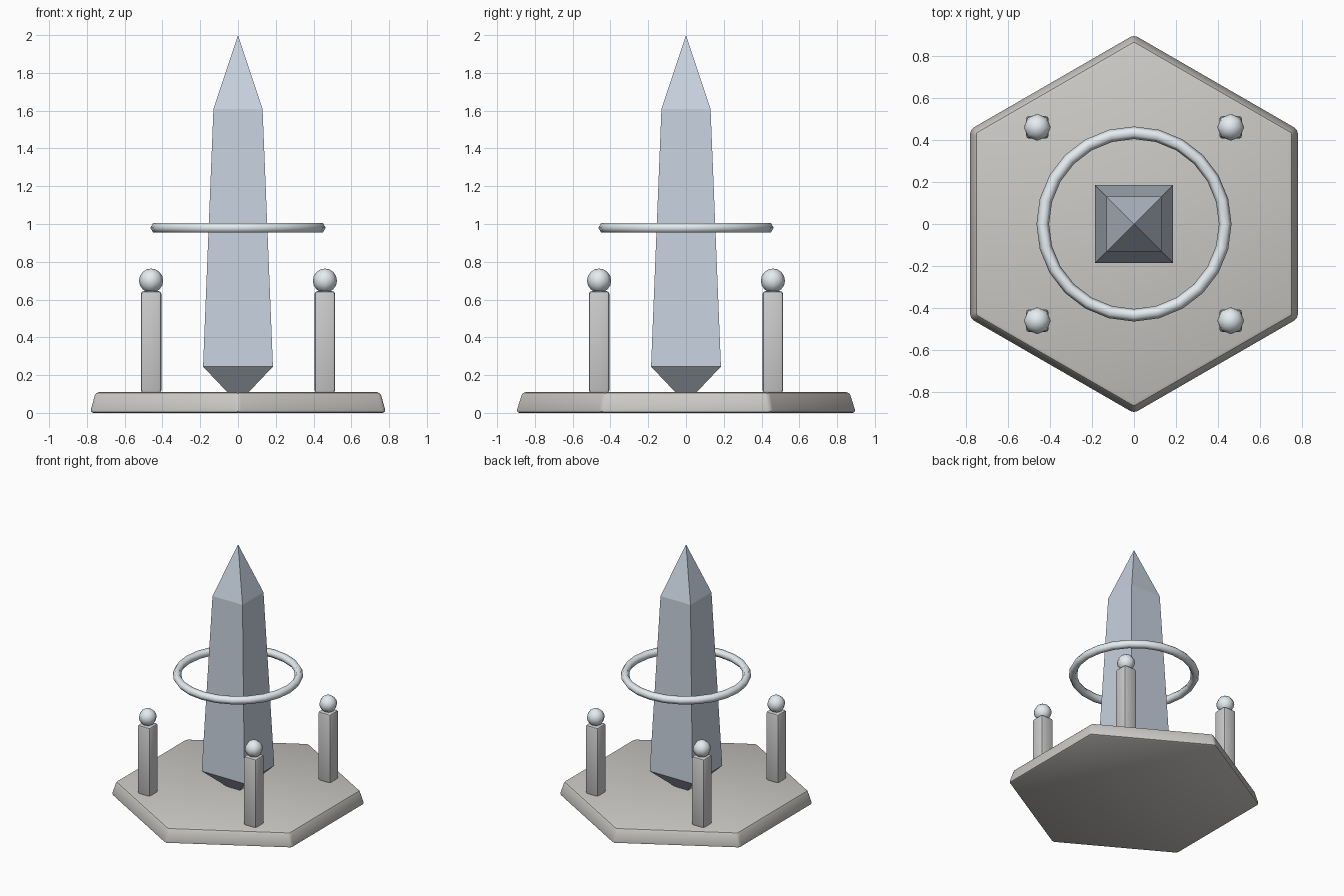
import bpy, bmesh
from math import sin, cos, pi, radians, sqrt

if "Cube" in bpy.data.objects:
    bpy.data.objects.remove(bpy.data.objects["Cube"])


def material(name, color):
    m = bpy.data.materials.new(name)
    m.diffuse_color = (*color, 1)
    m.use_nodes = True
    m.node_tree.nodes["Principled BSDF"].inputs["Base Color"].default_value = m.diffuse_color
    return m


def finish(name, bm, mat, angle=None):
    """Turn a bmesh into an object; angle is the smoothing limit, None = flat."""
    bmesh.ops.recalc_face_normals(bm, faces=bm.faces[:])
    me = bpy.data.meshes.new(name)
    bm.to_mesh(me)
    bm.free()
    me.materials.append(mat)
    ob = bpy.data.objects.new(name, me)
    bpy.context.collection.objects.link(ob)
    if angle is not None:
        bpy.ops.object.select_all(action='DESELECT')
        ob.select_set(True)
        bpy.context.view_layer.objects.active = ob
        bpy.ops.object.shade_smooth_by_angle(angle=radians(angle))
    return ob


def loft(sides, start, profile, bevel=0):
    """Stack polygon rings from (radius, z) pairs; radius 0 makes a tip."""
    bm = bmesh.new()
    rings = []
    for r, z in profile:
        n = sides if r else 1
        rings.append([bm.verts.new((r * cos(start + 2 * pi * i / sides),
                                    r * sin(start + 2 * pi * i / sides), z))
                      for i in range(n)])
    for a, b in zip(rings, rings[1:]):
        for i in range(sides):
            j = (i + 1) % sides
            if len(a) == 1:
                bm.faces.new((a[0], b[j], b[i]))
            elif len(b) == 1:
                bm.faces.new((a[i], a[j], b[0]))
            else:
                bm.faces.new((a[i], a[j], b[j], b[i]))
    for ring in (rings[0], rings[-1]):
        if len(ring) > 1:
            bm.faces.new(ring)
    if bevel:
        bmesh.ops.recalc_face_normals(bm, faces=bm.faces[:])
        bmesh.ops.bevel(bm, geom=bm.edges[:], offset=bevel, segments=2,
                        profile=0.5, affect='EDGES', clamp_overlap=True)
    return bm


stone = material("stone", (0.60, 0.59, 0.56))
post_grey = material("post_grey", (0.67, 0.67, 0.69))
crystal_blue = material("crystal_blue", (0.57, 0.64, 0.73))
pale = material("pale_metal", (0.78, 0.84, 0.87))

# Hexagonal base with slanted, bevelled sides
finish("base", loft(6, pi / 2, [(0.905, 0), (0.87, 0.11)], 0.018), stone, 35)

# Four-sided crystal, pointed at both ends
q = sqrt(2)
finish("crystal", loft(4, pi / 4, [(0, 0.05), (0.185 * q, 0.245),
                                   (0.13 * q, 1.61), (0, 2)]), crystal_blue)

# Floating ring
bm = bmesh.new()
N, M, R, r = 24, 6, 0.434, 0.03
grid = [[bm.verts.new(((R + r * cos(2 * pi * j / M)) * cos(2 * pi * i / N),
                       (R + r * cos(2 * pi * j / M)) * sin(2 * pi * i / N),
                       0.98 + r * sin(2 * pi * j / M))) for j in range(M)]
        for i in range(N)]
for i in range(N):
    for j in range(M):
        a, b = grid[i], grid[(i + 1) % N]
        k = (j + 1) % M
        bm.faces.new((a[j], b[j], b[k], a[k]))
finish("ring", bm, pale, 180)

# Corner posts with ball caps
for side_y, ny in ((-1, "front"), (1, "back")):
    for side_x, nx in ((-1, "left"), (1, "right")):
        x, y = 0.46 * side_x, 0.46 * side_y
        post = finish(f"{ny}_{nx}_post",
                      loft(4, pi / 4, [(0.054 * q, 0.105), (0.054 * q, 0.645)], 0.015),
                      post_grey, 35)
        post.location = (x, y, 0)
        bm = bmesh.new()
        bmesh.ops.create_uvsphere(bm, u_segments=8, v_segments=8, radius=0.064)
        ball = finish(f"{ny}_{nx}_ball", bm, pale, 180)
        ball.location = (x, y, 0.70)
